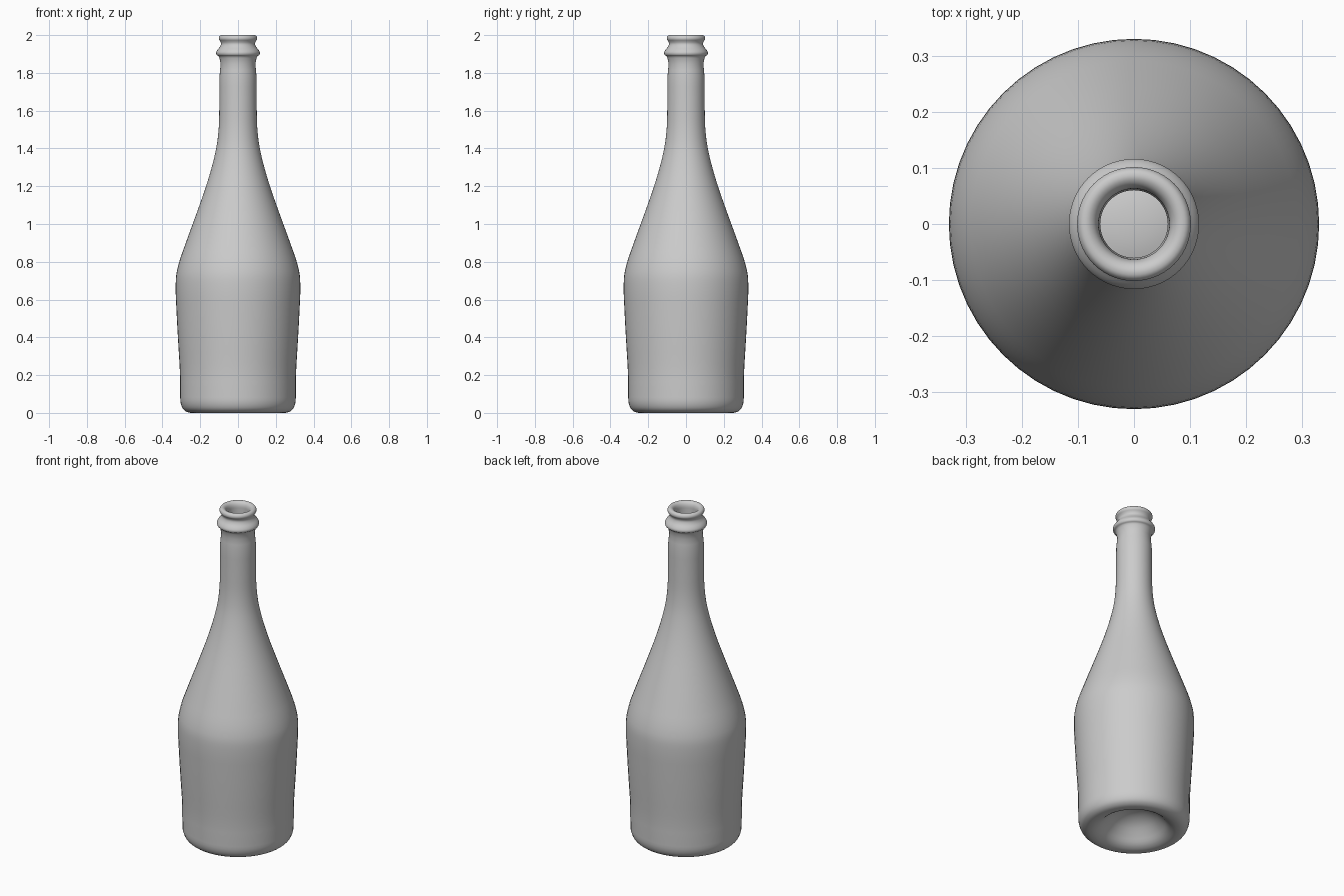
import bpy, bmesh, math
from mathutils import Vector

if "Cube" in bpy.data.objects:
    bpy.data.objects.remove(bpy.data.objects["Cube"])

SEGMENTS = 56
STEPS = 3

# Closed cross-section (radius, height): punt centre, outside, lip, inside
outside = [
    (0, 0.13), (0.05, 0.125), (0.11, 0.098), (0.16, 0.052), (0.195, 0.016),
    (0.225, 0.002), (0.25, 0.0), (0.27, 0.005), (0.29, 0.02), (0.303, 0.05),
    (0.306, 0.1), (0.307, 0.2), (0.317, 0.38), (0.326, 0.55), (0.330, 0.66),
    (0.327, 0.73), (0.314, 0.79), (0.28, 0.89), (0.22, 1.055), (0.166, 1.21),
    (0.134, 1.32), (0.112, 1.42), (0.102, 1.51), (0.099, 1.62), (0.098, 1.78),
    (0.098, 1.878), (0.103, 1.888), (0.113, 1.895), (0.116, 1.906),
    (0.110, 1.920), (0.096, 1.938), (0.090, 1.955), (0.094, 1.967),
    (0.101, 1.978), (0.101, 1.988), (0.094, 1.998), (0.083, 2.0),
    (0.071, 1.993), (0.064, 1.978), (0.063, 1.955),
]
inside = [
    (0.063, 1.62), (0.068, 1.50), (0.080, 1.41), (0.134, 1.20), (0.25, 0.87),
    (0.285, 0.77), (0.297, 0.68), (0.285, 0.38), (0.275, 0.12), (0.262, 0.055),
    (0.235, 0.038), (0.20, 0.062), (0.12, 0.128), (0.05, 0.155), (0, 0.16),
]


def smooth_profile(pts, steps):
    """Curve through the points (Catmull-Rom with chord-scaled tangents)."""
    p = [Vector(q) for q in pts]
    tangents = []
    for i in range(len(p)):
        if i in (0, len(p) - 1):
            tangents.append(Vector((1 if i == 0 else -1, 0)))
            continue
        a, b = p[i] - p[i - 1], p[i + 1] - p[i]
        tangents.append((a.normalized() * b.length + b.normalized() * a.length)
                        / (a.length + b.length))
    out = []
    for i in range(len(p) - 1):
        d = (p[i + 1] - p[i]).length
        for k in range(steps):
            t = k / steps
            out.append((2*t**3 - 3*t**2 + 1) * p[i] + (t**3 - 2*t**2 + t) * d * tangents[i]
                       + (3*t**2 - 2*t**3) * p[i + 1] + (t**3 - t**2) * d * tangents[i + 1])
    return out + [p[-1]]


# Bottle: spin the section around z
bm = bmesh.new()
verts = [bm.verts.new((max(q.x, 0), 0, max(q.y, 0)))
         for q in smooth_profile(outside + inside, STEPS)]
edges = [bm.edges.new(pair) for pair in zip(verts, verts[1:])]
bmesh.ops.spin(bm, geom=verts + edges, cent=(0, 0, 0), axis=(0, 0, 1),
               angle=2 * math.pi, steps=SEGMENTS, use_duplicate=False)
bmesh.ops.remove_doubles(bm, verts=bm.verts[:], dist=0.0001)
bmesh.ops.recalc_face_normals(bm, faces=bm.faces[:])
mesh = bpy.data.meshes.new("bottle")
bm.to_mesh(mesh)
bm.free()
bottle = bpy.data.objects.new("bottle", mesh)
bpy.context.collection.objects.link(bottle)

# Smooth shading
bpy.context.view_layer.objects.active = bottle
bottle.select_set(True)
bpy.ops.object.shade_smooth_by_angle(angle=math.radians(50))
